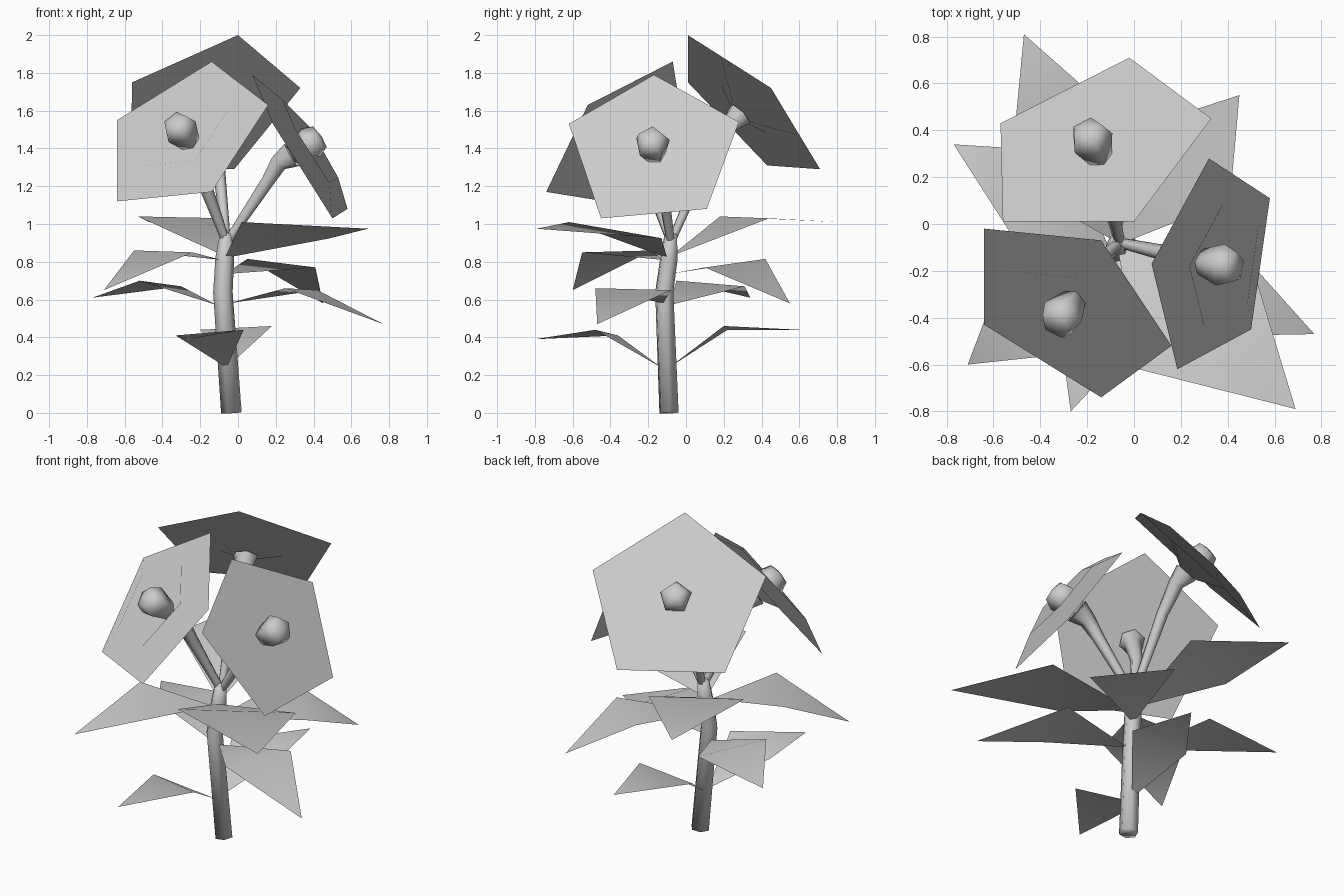
import bpy, bmesh, math
from mathutils import Vector as V

if "Cube" in bpy.data.objects:
    bpy.data.objects.remove(bpy.data.objects["Cube"])


def make(name, verts, faces):
    me = bpy.data.meshes.new(name)
    me.from_pydata([tuple(v) for v in verts], [], faces)
    bm = bmesh.new()
    bm.from_mesh(me)
    bmesh.ops.recalc_face_normals(bm, faces=bm.faces)
    bm.to_mesh(me)
    bm.free()
    ob = bpy.data.objects.new(name, me)
    bpy.context.collection.objects.link(ob)
    for p in me.polygons:
        p.use_smooth = True
    return ob


def tube(name, path, radii, sides=6, cap=True):
    """Loft rings of the given radii along a path."""
    path = [V(p) for p in path]
    verts, faces = [], []
    u = None
    for i, p in enumerate(path):
        d = (path[min(i + 1, len(path) - 1)] - path[max(i - 1, 0)]).normalized()
        u = (u or V((1, 0.13, 0.05)))
        u = (u - d * u.dot(d)).normalized()
        w = d.cross(u)
        for k in range(sides):
            a = 2 * math.pi * k / sides
            verts.append(p + (u * math.cos(a) + w * math.sin(a)) * radii[i])
    for i in range(len(path) - 1):
        for k in range(sides):
            n = (k + 1) % sides
            faces.append((i * sides + k, i * sides + n, (i + 1) * sides + n, (i + 1) * sides + k))
    if cap:
        faces.append(tuple(range(sides)))
        faces.append(tuple(len(verts) - sides + k for k in range(sides)))
    return make(name, verts, faces)


def leaf(name, base, side_a, side_b, tip):
    """Kite-shaped leaf, bent across its widest line."""
    make(name, [base, side_a, side_b, tip], [(0, 1, 2), (1, 3, 2)])


def flower(name, corners, start, mid):
    """Five-cornered blossom with raised inner ring, funnel, stalk and bud."""
    pts = [V(p) for p in corners]
    c = sum(pts, V()) / 5
    n = sum(((pts[i] - c).cross(pts[(i + 1) % 5] - c) for i in range(5)), V()).normalized()
    if n.z < 0:
        pts.reverse()
        n = -n
    inner = [c + (p - c) * 0.58 + n * 0.065 for p in pts]
    faces = [(k, (k + 1) % 5, 5 + (k + 1) % 5, 5 + k) for k in range(5)]
    faces += [(5 + k, 5 + (k + 1) % 5, 10) for k in range(5)]
    ob = make(name + "_petals", pts + inner + [c - n * 0.08], faces)
    # even shading over the whole blossom
    up = n if ob.data.polygons[0].normal.dot(n) > 0 else -n
    ob.data.normals_split_custom_set_from_vertices([tuple(up)] * 11)
    # stalk curving into the flared base
    tube(name + "_stalk", [start, mid, c - n * 0.14, c - n * 0.055],
         [0.022, 0.036, 0.048, 0.075], 6, cap=False)
    # blunt angular bud rising out of the funnel
    tube(name + "_bud", [c + n * d for d in (-0.07, 0.06, 0.12, 0.13)],
         [0.05, 0.095, 0.07, 0.015], 5)


# main stem
tube("stem", [(-.035, -.09, 0), (-.08, -.115, .64), (-.07, -.09, .82), (-.06, -.08, .95)],
     [.055, .052, .05, .035], 6)

# three blossoms
top = (-.06, -.08, .90)
flower("back_flower", [(-.57, .43, 1.31), (-.02, .71, 1.29), (.33, .45, 1.72),
                       (0, .01, 2.0), (-.56, .01, 1.75)], top, (-.11, .12, 1.37))
flower("left_flower", [(-.64, -.02, 1.55), (-.14, -.07, 1.86), (.16, -.52, 1.63),
                       (-.14, -.74, 1.17), (-.64, -.43, 1.12)], top, (-.18, -.19, 1.22))
flower("right_flower", [(.32, .28, 1.54), (.58, .11, 1.08), (.5, -.45, 1.03),
                        (.185, -.62, 1.53), (.075, -.17, 1.79)], top, (.16, -.13, 1.23))

# leaves: base, two side corners, tip
leaves = [
    ((-.06, -.13, .24), (.03, -.48, .44), (-.33, -.36, .41), (-.27, -.80, .39)),
    ((-.06, -.09, .24), (.18, .20, .46), (-.20, .22, .44), (.08, .60, .44)),
    ((-.11, -.09, .57), (-.30, .31, .67), (-.52, -.05, .70), (-.77, .34, .61)),
    ((-.05, -.12, .58), (.25, -.48, .66), (.42, -.08, .65), (.77, -.47, .47)),
    ((-.09, -.12, .81), (-.24, -.55, .85), (-.55, -.18, .86), (-.71, -.60, .65)),
    ((-.07, -.09, .735), (.05, .42, .815), (.41, .10, .77), (.45, .55, .58)),
    ((-.07, -.10, .82), (.02, -.62, 1.01), (.49, -.13, .925), (.69, -.79, .975)),
    ((-.07, -.08, .83), (-.53, .18, 1.04), (-.05, .44, 1.03), (-.47, .81, 1.01)),
]
for i, l in enumerate(leaves):
    leaf(f"leaf_{i + 1}", *l)
